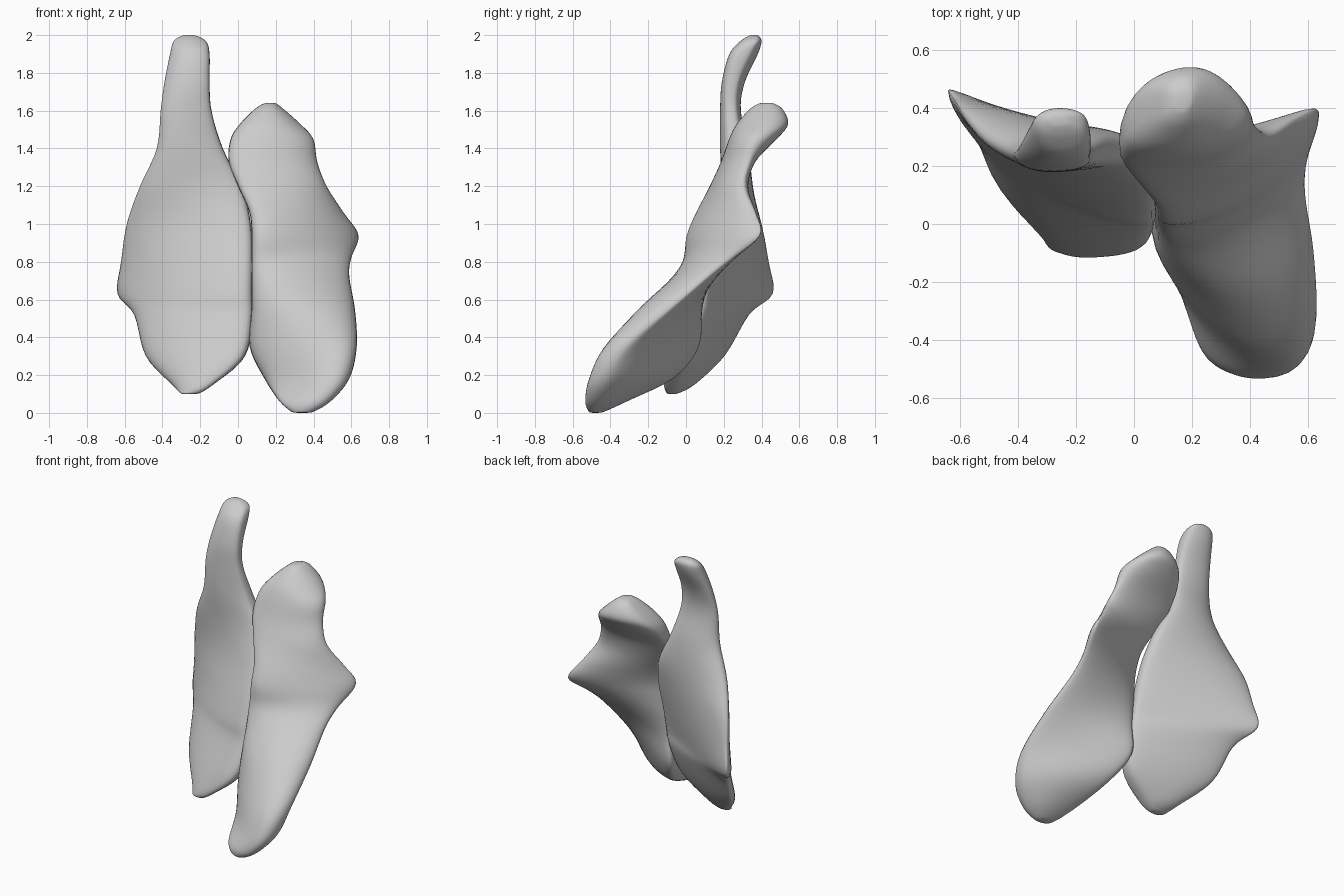
import bpy
import bmesh
import math

old_cube = bpy.data.objects.get("Cube")
if old_cube:
    bpy.data.objects.remove(old_cube, do_unlink=True)

# One plain material shared by both plates
grey = bpy.data.materials.new("pale grey")
grey.use_nodes = True
grey_colour = (0.6, 0.6, 0.6, 1)
grey.diffuse_color = grey_colour
grey.node_tree.nodes["Principled BSDF"].inputs["Base Color"].default_value = grey_colour

RING_POINTS = 40
STEPS_PER_SECTION = 5
THIN_EDGE = 1.0
BLUNT_EDGE = 0.6


def lerp(start, end, factor):
    return start + (end - start) * factor


def catmull_rom(before, start, end, after, t):
    """Smooth value between start and end."""
    linear = end - before
    square = 2 * before - 5 * start + 4 * end - after
    cubic = 3 * (start - end) + after - before
    return start + (linear * t + square * t * t + cubic * t ** 3) / 2


def refine(sections):
    """Insert smooth intermediate sections between the given ones."""
    last = len(sections) - 1
    result = []
    for i in range(last):
        neighbours = (sections[max(i - 1, 0)], sections[i],
                      sections[i + 1], sections[min(i + 2, last)])
        for step in range(STEPS_PER_SECTION):
            t = step / STEPS_PER_SECTION
            result.append([catmull_rom(*values, t) for values in zip(*neighbours)])
    result.append(sections[last])
    return result


def section_ring(section, right_edge, left_edge):
    """Horizontal outline: two edge points joined by a front and a back bulge."""
    z, x_right, y_right, x_left, y_left, y_front, y_back = section
    y_middle = (y_right + y_left) / 2
    points = []
    for i in range(RING_POINTS):
        angle = math.tau * i / RING_POINTS
        across = (1 - math.cos(angle)) / 2
        height = abs(math.sin(angle)) ** lerp(right_edge, left_edge, across)
        bulge = (y_front if angle < math.pi else y_back) - y_middle
        points.append((lerp(x_right, x_left, across),
                       lerp(y_right, y_left, across) + bulge * height, z))
    return points


def make_plate(name, right_edge, left_edge, sections):
    """Loft the sections into one closed smooth body."""
    bm = bmesh.new()
    rings = [[bm.verts.new(p) for p in section_ring(s, right_edge, left_edge)]
             for s in refine(sections)]
    for lower, upper in zip(rings, rings[1:]):
        for i in range(RING_POINTS):
            j = (i + 1) % RING_POINTS
            bm.faces.new((lower[i], lower[j], upper[j], upper[i]))
    # Rounded end caps fan in to a centre point
    for ring in (rings[0], rings[-1]):
        centre = sum((v.co for v in ring), ring[0].co * 0) / RING_POINTS
        tip = bm.verts.new(centre)
        for i in range(RING_POINTS):
            bm.faces.new((ring[i], ring[(i + 1) % RING_POINTS], tip))
    bmesh.ops.recalc_face_normals(bm, faces=bm.faces[:])
    mesh = bpy.data.meshes.new(name)
    bm.to_mesh(mesh)
    bm.free()
    mesh.materials.append(grey)
    for polygon in mesh.polygons:
        polygon.use_smooth = True
    plate = bpy.data.objects.new(name, mesh)
    bpy.context.collection.objects.link(plate)
    # Soften the joins between sections
    relax = plate.modifiers.new("soften", "SMOOTH")
    relax.factor = 0.4
    relax.iterations = 3
    return plate


# Sections: height, right edge x and y, left edge x and y, front y, back y

# Tall plate with a narrow horn at the top and a flared outer corner
make_plate("tall_plate", THIN_EDGE, BLUNT_EDGE, [
    (.10, -.30, -.07, -.21, -.08, -.10, -.05),
    (.15, -.35, .02, -.13, -.07, -.10, .03),
    (.30, -.49, .19, .04, -.02, -.05, .14),
    (.52, -.55, .32, .08, .06, .05, .25),
    (.63, -.64, .46, .08, .10, .10, .30),
    (.80, -.62, .43, .08, .13, .14, .33),
    (1.0, -.59, .38, .07, .19, .18, .35),
    (1.2, -.52, .30, .02, .25, .19, .35),
    (1.4, -.43, .25, -.08, .26, .18, .33),
    (1.6, -.41, .24, -.14, .24, .18, .29),
    (1.75, -.39, .27, -.15, .25, .19, .31),
    (1.9, -.36, .32, -.15, .30, .23, .38),
    (1.97, -.34, .35, -.17, .35, .29, .40),
    (2.0, -.29, .36, -.23, .36, .34, .38),
])

# Short plate with a forward foot, an outer spur and a rounded head
make_plate("short_plate", BLUNT_EDGE, THIN_EDGE, [
    (.00, .29, -.47, .39, -.49, -.51, -.45),
    (.06, .22, -.38, .49, -.48, -.52, -.33),
    (.18, .14, -.12, .59, -.42, -.46, -.16),
    (.35, .06, .03, .63, -.32, -.37, -.05),
    (.55, .07, .05, .62, -.09, -.24, .05),
    (.72, .07, .06, .59, .11, -.07, .16),
    (.82, .07, .07, .60, .24, .02, .22),
    (.94, .07, .10, .64, .39, .07, .28),
    (1.06, .06, .14, .56, .36, .10, .30),
    (1.2, .00, .20, .47, .30, .14, .31),
    (1.33, -.05, .27, .42, .33, .19, .36),
    (1.45, -.04, .33, .40, .37, .23, .48),
    (1.53, .01, .38, .33, .42, .27, .54),
    (1.61, .09, .42, .24, .44, .34, .51),
    (1.64, .14, .43, .20, .44, .39, .46),
])
